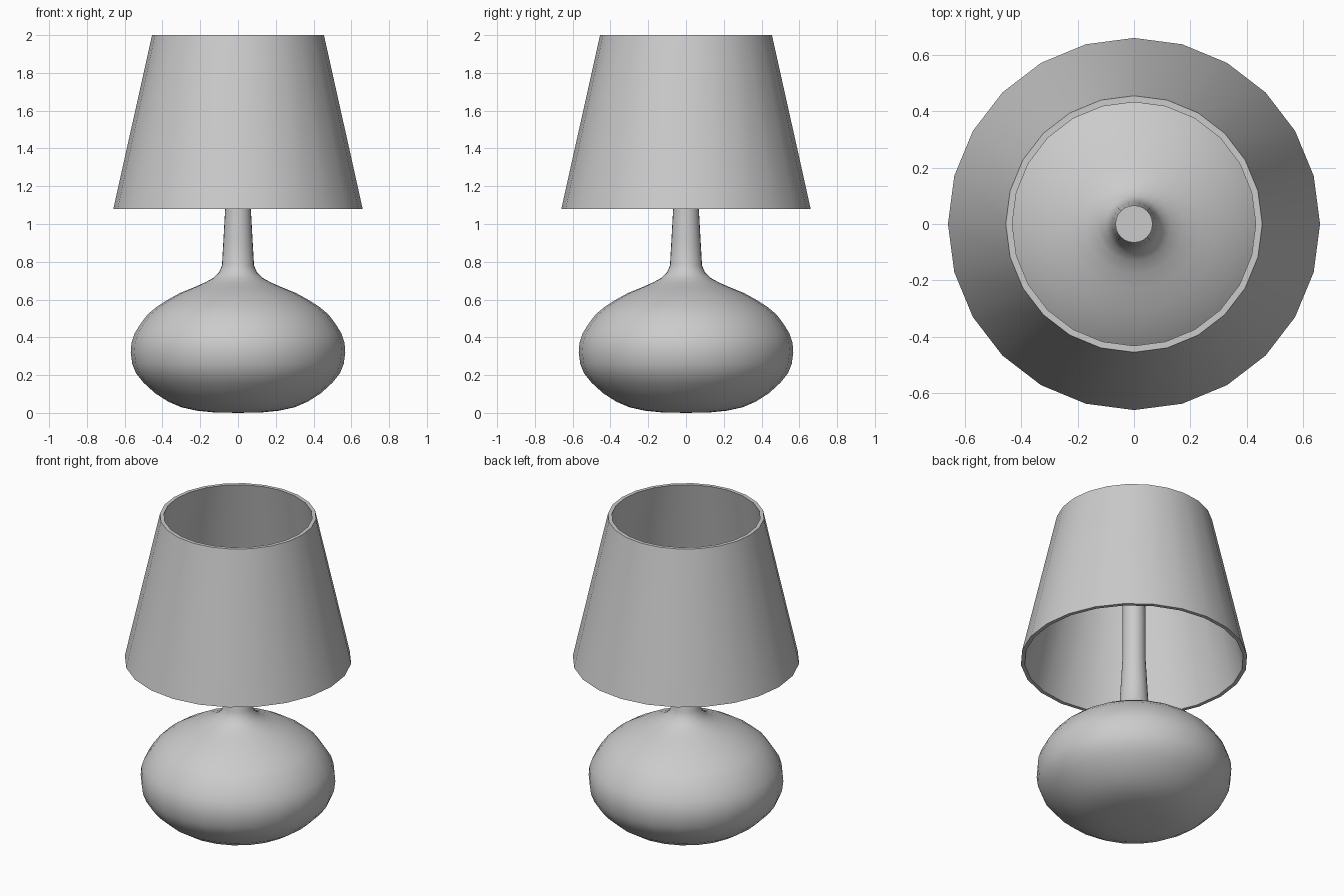
import bpy
import bmesh
import math

cube = bpy.data.objects.get("Cube")
if cube:
    bpy.data.objects.remove(cube, do_unlink=True)

SIDES = 24

# One plain grey for the whole lamp
grey = bpy.data.materials.new("plain_grey")
grey.use_nodes = True
colour = (0.6, 0.6, 0.6, 1)
grey.diffuse_color = colour
grey.node_tree.nodes["Principled BSDF"].inputs["Base Color"].default_value = colour


def lathe(name, profile, closed=False):
    """Revolve a (radius, height) profile around the z axis."""
    bm = bmesh.new()
    verts = [bm.verts.new((r, 0, z)) for r, z in profile]
    pairs = list(zip(verts, verts[1:]))
    if closed:
        pairs.append((verts[-1], verts[0]))
    edges = [bm.edges.new(p) for p in pairs]
    bmesh.ops.spin(bm, geom=verts + edges, cent=(0, 0, 0), axis=(0, 0, 1),
                   angle=math.tau, steps=SIDES, use_duplicate=False)
    bmesh.ops.remove_doubles(bm, verts=bm.verts, dist=0.0005)
    bmesh.ops.recalc_face_normals(bm, faces=bm.faces)
    mesh = bpy.data.meshes.new(name)
    bm.to_mesh(mesh)
    bm.free()
    mesh.materials.append(grey)
    obj = bpy.data.objects.new(name, mesh)
    bpy.context.collection.objects.link(obj)
    bpy.ops.object.select_all(action="DESELECT")
    obj.select_set(True)
    bpy.context.view_layer.objects.active = obj
    bpy.ops.object.shade_smooth_by_angle(angle=math.radians(40))
    return obj


# Rounded body flowing into the slim stem
lathe("base_and_stem", [
    (0, 0), (0.13, 0.003), (0.22, 0.012), (0.30, 0.03), (0.37, 0.06),
    (0.44, 0.105), (0.50, 0.16), (0.54, 0.21), (0.56, 0.26), (0.568, 0.32),
    (0.564, 0.37), (0.548, 0.42), (0.517, 0.47), (0.48, 0.52), (0.43, 0.562),
    (0.37, 0.60), (0.306, 0.635), (0.235, 0.664), (0.175, 0.69), (0.13, 0.715),
    (0.10, 0.745), (0.085, 0.78), (0.078, 0.90), (0.068, 1.08),
    (0.066, 1.55), (0, 1.55),
])

# Hollow tapered shade, open at both ends
lathe("lamp_shade", [
    (0.66, 1.08), (0.455, 2.0), (0.432, 2.0), (0.637, 1.08),
], closed=True)
